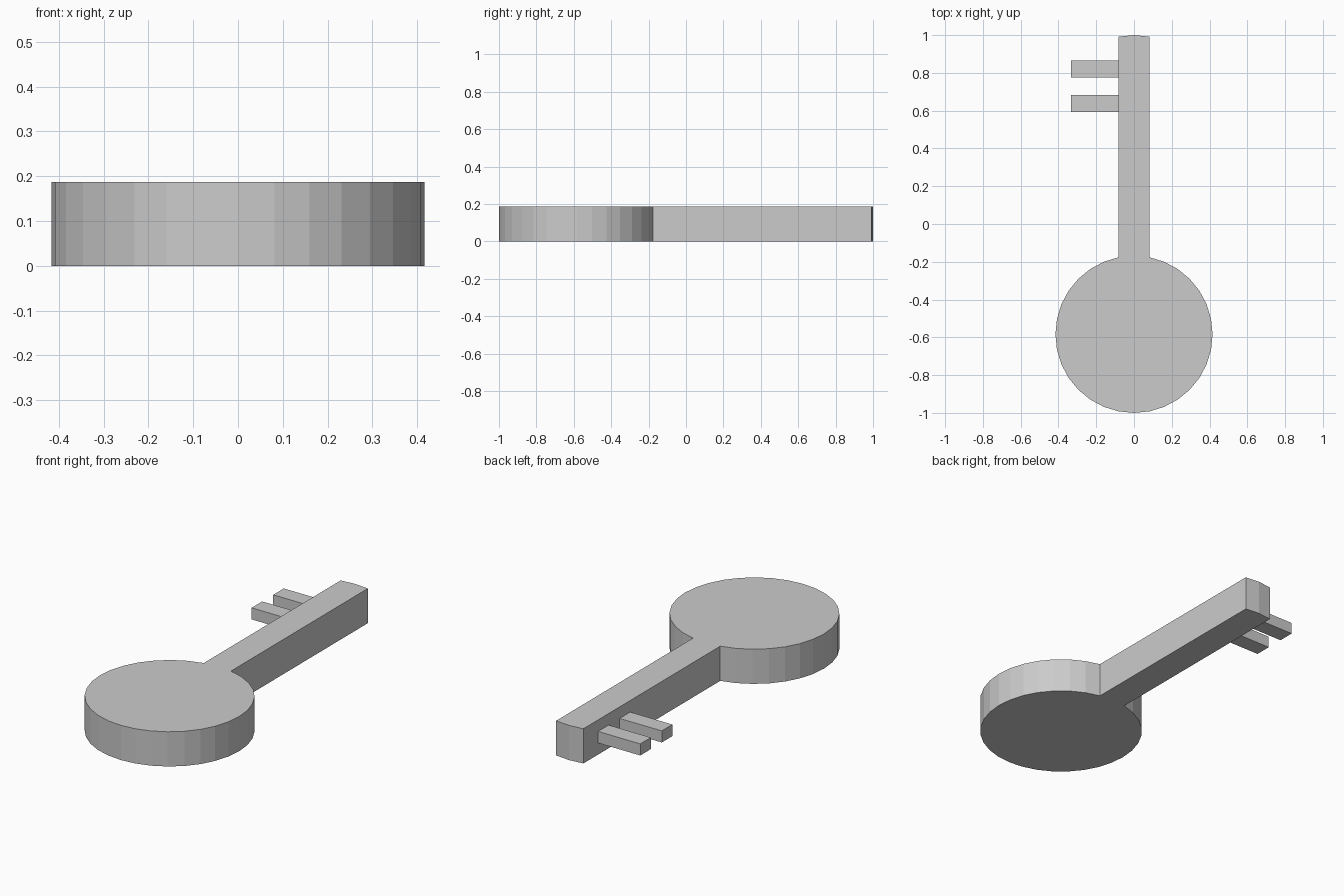
import bpy, bmesh, math

if "Cube" in bpy.data.objects:
    bpy.data.objects.remove(bpy.data.objects["Cube"])

HEIGHT = 0.1875
RADIUS = 0.416
HEAD_Y = -1 + RADIUS
SIDES = 32


def finish(bm, name):
    bmesh.ops.recalc_face_normals(bm, faces=bm.faces)
    mesh = bpy.data.meshes.new(name)
    bm.to_mesh(mesh)
    bm.free()
    obj = bpy.data.objects.new(name, mesh)
    bpy.context.collection.objects.link(obj)
    return obj


# Key body: round head whose two rear facets are carried out to form the shaft
def rim(i):
    a = math.pi / 2 + i * 2 * math.pi / SIDES
    return RADIUS * math.cos(a), HEAD_Y + RADIUS * math.sin(a)


shift = 1 - (HEAD_Y + RADIUS)
outline = [rim(i) for i in range(1, SIDES)]
outline += [(x, y + shift) for x, y in (rim(-1), rim(0), rim(1))]

bm = bmesh.new()
base = bm.faces.new([bm.verts.new((x, y, 0)) for x, y in outline])
top = bmesh.ops.extrude_face_region(bm, geom=[base], use_keep_orig=True)
bmesh.ops.translate(bm, vec=(0, 0, HEIGHT),
                    verts=[v for v in top["geom"] if isinstance(v, bmesh.types.BMVert)])
finish(bm, "key_body")


# Teeth: middle third of the shaft height, rooted slightly inside the shaft
def tooth(name, y):
    x0, x1 = -0.333, -0.07
    bm = bmesh.new()
    bmesh.ops.create_cube(bm, size=1)
    bmesh.ops.scale(bm, vec=(x1 - x0, 0.09, HEIGHT / 3), verts=bm.verts)
    bmesh.ops.translate(bm, vec=((x0 + x1) / 2, y, HEIGHT / 2), verts=bm.verts)
    finish(bm, name)


for name, y in (("outer_tooth", 0.821), ("inner_tooth", 0.637)):
    tooth(name, y)
